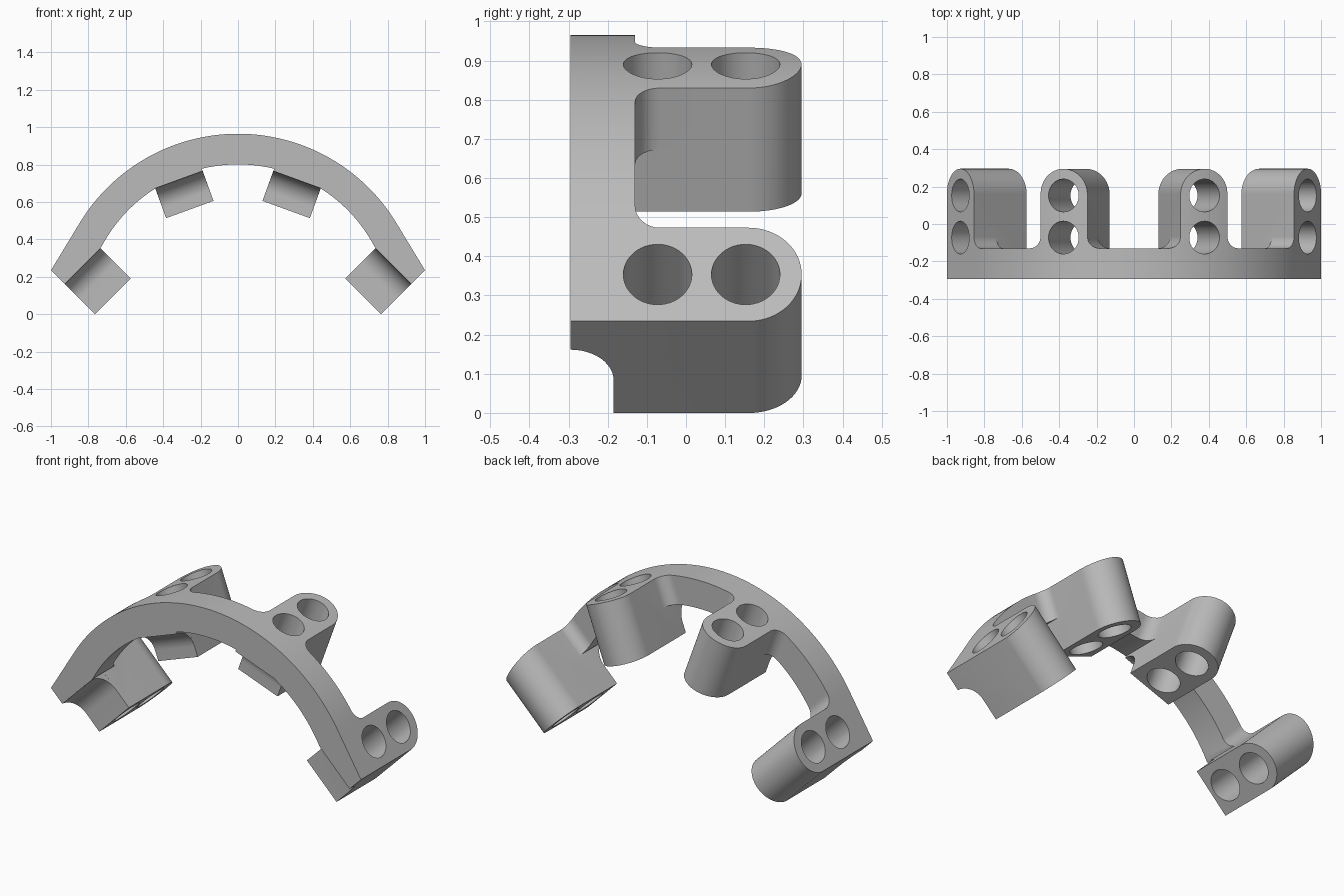
import bpy, bmesh
from math import sin, cos, pi, radians

cube = bpy.data.objects.get("Cube")
if cube:
    bpy.data.objects.remove(cube, do_unlink=True)

grey = bpy.data.materials.new("satin grey")
grey.use_nodes = True
grey.diffuse_color = (0.5, 0.5, 0.5, 1)
grey.node_tree.nodes["Principled BSDF"].inputs["Base Color"].default_value = (0.5, 0.5, 0.5, 1)

FRONT, BACK = -0.295, -0.13          # arch strip depth
FACE, ROUND = -0.185, 0.16           # lug front face, centre of its round end
HALF, FILLET, COVE = 0.135, 0.065, 0.11
CENTRE_Z, R_IN, R_OUT = -0.025, 0.826, 0.99


def arc(cx, cy, r, start, end, n):
    """Points of a circular arc, angles in degrees."""
    steps = [radians(start + (end - start) * i / n) for i in range(n + 1)]
    return [(cx + r * cos(t), cy + r * sin(t)) for t in steps]


def prism(name, outline, near, far, place):
    """Extrude a 2D outline; place(a, b, depth) gives the 3D point."""
    bm = bmesh.new()
    ends = [[bm.verts.new(place(a, b, d)) for a, b in outline] for d in (near, far)]
    n = len(outline)
    for ring in ends:
        bm.faces.new(ring)
    for i in range(n):
        j = (i + 1) % n
        bm.faces.new((ends[0][i], ends[0][j], ends[1][j], ends[1][i]))
    bmesh.ops.recalc_face_normals(bm, faces=bm.faces)
    mesh = bpy.data.meshes.new(name)
    bm.to_mesh(mesh)
    bm.free()
    mesh.materials.append(grey)
    obj = bpy.data.objects.new(name, mesh)
    bpy.context.collection.objects.link(obj)
    return obj


def combine(target, tool, operation):
    """Apply an exact boolean and discard the tool."""
    mod = target.modifiers.new("cut", "BOOLEAN")
    mod.operation, mod.solver, mod.object = operation, "EXACT", tool
    bpy.context.view_layer.objects.active = target
    bpy.ops.object.modifier_apply(modifier=mod.name)
    bpy.data.objects.remove(tool, do_unlink=True)


def upright(x, z, y):
    return (x, y, z)


def lug_frames(side, cx, cz, tilt):
    """Placement along the lug axis, and across the lug."""
    s, c = sin(tilt), cos(tilt)

    def along(u, y, w):
        return (side * (cx + u * c + w * s), y, cz - u * s + w * c)
    return along, lambda y, w, u: along(u, y, w)


# Lugs: base centre x, z, tilt, shoulder height, whether it closes the arch end
LUGS = [(0.2575, 0.56, radians(20), 0.17, False),
        (0.67, 0.0955, radians(45), 0.228, True)]
PLACED = [(side,) + lug for side in (-1, 1) for lug in LUGS]

# Oversized strip that becomes the arch
arch = prism("arch_bracket", [(-1.2, -0.2), (1.2, -0.2), (1.2, 1.2), (-1.2, 1.2)],
             FRONT, BACK, upright)

# Flared fillets joining the arch back to the lugs
for side, cx, cz, tilt, shoulder, is_end in PLACED:
    along, across = lug_frames(side, cx, cz, tilt)
    wide = HALF + FILLET
    left = arc(-wide, BACK + FILLET, FILLET, -90, 0, 8)
    right = [(-u, y) for u, y in reversed(left)]
    if is_end:
        right = [(0, BACK + FILLET), (0, BACK - 0.05)]
    else:
        right.append((wide, BACK - 0.05))
    flare = prism("flare", [(-wide, BACK - 0.05)] + left + right, 0, 0.6, along)
    combine(arch, flare, "UNION")

# Hollow out the inside of the arch, with straight shoulders at the ends
core_arc = arc(0, CENTRE_Z, R_IN, 27.8, 152.2, 80)
core = prism("core", [(1.3, -0.21)] + core_arc + [(-1.3, -0.21)], -1, 1, upright)
combine(arch, core, "DIFFERENCE")

# Round-backed lugs with a concave cove under the arch front
for side, cx, cz, tilt, shoulder, is_end in PLACED:
    along, across = lug_frames(side, cx, cz, tilt)
    h = HALF + (0.0005 if is_end else 0)
    plan = [(-h, FACE), (h, FACE)] + arc(0, ROUND, h, 0, 180, 32)
    lug = prism("lug", plan, 0, 0.5, along)
    curve = arc(FACE - COVE, shoulder - COVE, COVE, 0, 90, 12)
    curve[-1] = (FRONT + 0.0005, shoulder)
    cove = prism("cove", [(FACE + 0.05, shoulder - COVE)] + curve
                 + [(FRONT + 0.0005, shoulder + 0.05), (FACE + 0.05, shoulder + 0.05)],
                 -h + 0.0002, h - 0.0002, across)
    combine(lug, cove, "UNION")
    combine(arch, lug, "UNION")

# Trim everything to the outer curve, its tangent ends and the end flanks
half = [(0.70, -0.065), (1.0, 0.235)]
outer = half + arc(0, CENTRE_Z, R_OUT, 31.2, 148.8, 80) + [(-x, z) for x, z in reversed(half)]
combine(arch, prism("envelope", outer, -1, 1, upright), "INTERSECT")

# Paired through-holes in every lug
for side, cx, cz, tilt, shoulder, is_end in PLACED:
    along, across = lug_frames(side, cx, cz, tilt)
    for y in (-0.0725, 0.1525):
        hole = prism("hole", arc(0, y, 0.0875, 0, 352.5, 47), -0.2, 0.7, along)
        combine(arch, hole, "DIFFERENCE")

bpy.ops.object.select_all(action="DESELECT")
arch.select_set(True)
bpy.context.view_layer.objects.active = arch
bpy.ops.object.shade_smooth_by_angle(angle=radians(25))
